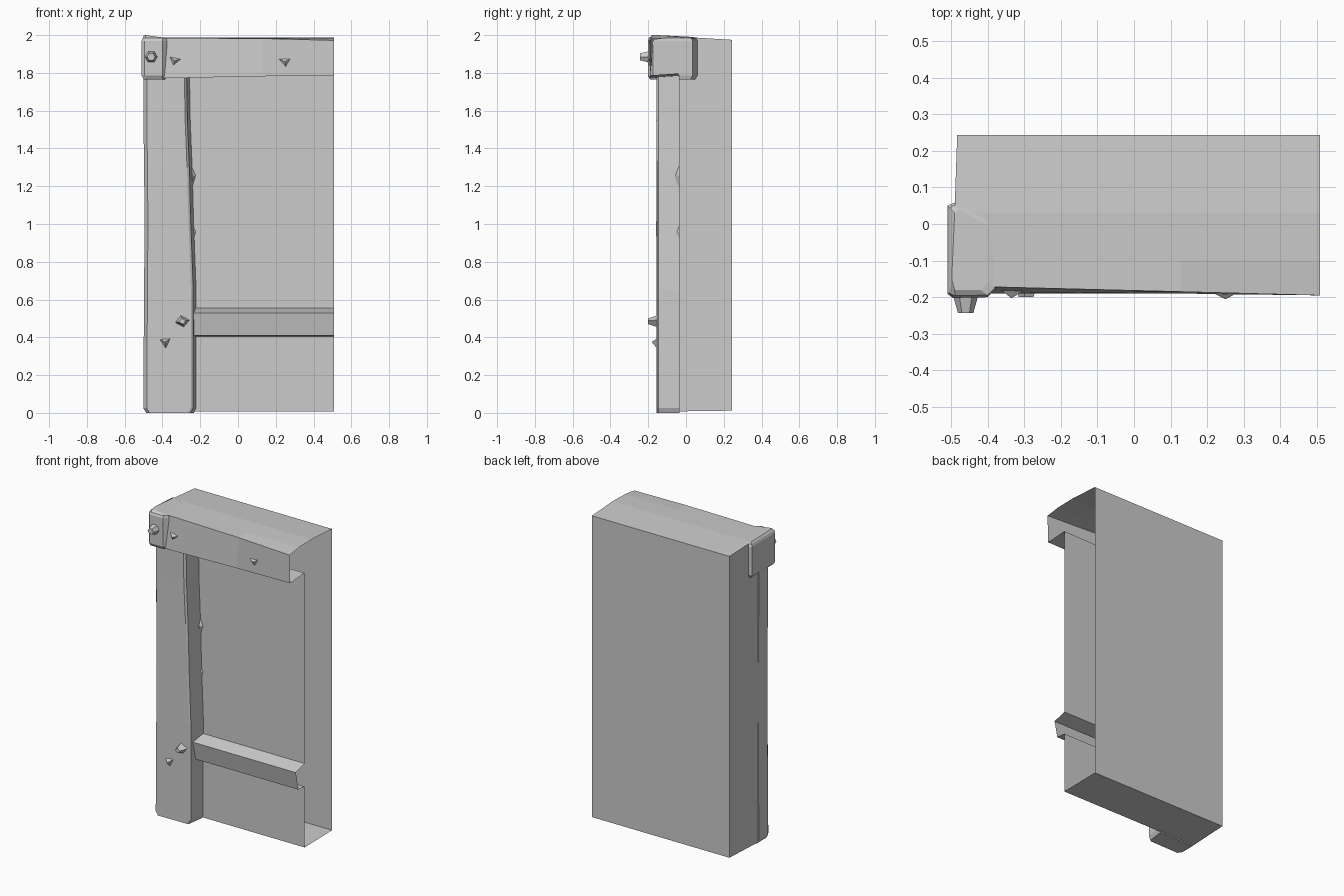
import bpy, bmesh, math, random
from mathutils import Vector

random.seed(4)
cube = bpy.data.objects.get("Cube")
if cube:
    bpy.data.objects.remove(cube, do_unlink=True)

stone = bpy.data.materials.new("grey_stone")
stone.use_nodes = True
stone.diffuse_color = (0.6, 0.6, 0.6, 1)
stone.node_tree.nodes["Principled BSDF"].inputs["Base Color"].default_value = (0.6, 0.6, 0.6, 1)


def finish(name, bm):
    bmesh.ops.recalc_face_normals(bm, faces=bm.faces)
    me = bpy.data.meshes.new(name)
    bm.to_mesh(me)
    bm.free()
    me.materials.append(stone)
    ob = bpy.data.objects.new(name, me)
    bpy.context.collection.objects.link(ob)
    return ob


def loft(name, rings, cap_start=True, cap_end=True):
    """Skin matching closed rings of points."""
    bm = bmesh.new()
    rows = [[bm.verts.new(p) for p in ring] for ring in rings]
    n = len(rows[0])
    for a, b in zip(rows, rows[1:]):
        for i in range(n):
            j = (i + 1) % n
            bm.faces.new((a[i], a[j], b[j], b[i]))
    if cap_start:
        bm.faces.new(rows[0])
    if cap_end:
        bm.faces.new(rows[-1])
    return finish(name, bm)


def chip(name, centre, base, height, sides, tip=0.0, turn=0.0, tall=1.0):
    """Rough stub pointing out of the front."""
    rings = []
    for r, y in ((base, 0), (max(tip, 0.002), -height)):
        rings.append([Vector(centre) + Vector((r * math.cos(turn + k * math.tau / sides), y,
                      r * tall * math.sin(turn + k * math.tau / sides))) for k in range(sides)])
    return loft(name, rings)


# Wall shell: hollow, open at its left end, with the sill and top beam in the profile
def wall_ring(x, front, beam_low, lip):
    profile = [(0.243, 0.012), (-0.04, 0.008), (-0.04, 0.405), (-0.105, 0.41),
               (-0.13, 0.53), (-0.04, 0.555), (-0.04, beam_low + 0.01), (-0.19, beam_low),
               (front, lip), (-0.1, 1.985), (0.03, 1.988), (0.243, 1.975)]
    shear = 0.035 if x < -0.45 else 0
    return [(x + shear * (y - 0.243), y, z) for y, z in profile]


loft("wall_shell", [wall_ring(-0.483, -0.17, 1.772, 1.985), wall_ring(-0.38, -0.172, 1.772, 1.985),
                    wall_ring(0.13, -0.185, 1.782, 1.982), wall_ring(0.508, -0.195, 1.787, 1.972)],
     cap_end=False)

# Corner post with worn edges
post_rows = [(0.0, -0.25, 0.015), (0.025, -0.238, 0.0), (0.4, -0.238, 0.002), (0.65, -0.237, 0.004),
             (1.0, -0.25, 0.006), (1.3, -0.258, 0.004), (1.55, -0.268, 0.0), (1.79, -0.272, 0.0)]
rings = []
for z, right, taper in post_rows:
    wob = random.uniform(-0.003, 0.003)
    left = -0.501 + taper
    rings.append([(left, -0.035, z), (left, -0.13, z), (left + 0.018, -0.155 + wob, z),
                  (right - 0.012, -0.155 - wob, z), (right, -0.146, z), (right + 0.016, -0.035, z)])
loft("corner_post", rings)

# Block capping the corner
rings = []
for z, inset in ((1.765, 0.012), (1.785, 0.0), (1.97, 0.0), (1.985, 0.006)):
    rings.append([(-0.51 + inset, 0.05 - inset, z), (-0.51 + inset, -0.19, z),
                  (-0.495 + inset, -0.202 + inset, z), (-0.40, -0.2 + inset, z),
                  (-0.375 - inset, -0.175, z), (-0.385, 0.035 - inset, z), (-0.485, 0.06 - inset, z)])
# the crown slopes down away from the corner
rings.append([(-0.49, 0.03, 1.99), (-0.498, -0.15, 2.0), (-0.49, -0.18, 2.0), (-0.42, -0.18, 1.99),
              (-0.4, -0.16, 1.988), (-0.405, 0.0, 1.988), (-0.48, 0.04, 1.99)])
loft("corner_cap", rings)

# Pegs and broken chips
chip("cap_peg", (-0.46, -0.19, 1.885), 0.036, 0.053, 6, 0.021)
chip("post_peg", (-0.295, -0.145, 0.485), 0.042, 0.055, 4, 0.02, 0.2, 0.8)
chip("post_chip", (-0.385, -0.15, 0.375), 0.038, 0.03, 3, 0, 0.6)
chip("beam_chip_right", (-0.335, -0.18, 1.865), 0.038, 0.022, 3, 0, 0.3, 0.8)
chip("beam_chip_left", (0.25, -0.187, 1.86), 0.042, 0.018, 3, 0, 0.6, 0.8)

# Ragged slivers along the inner edge of the post
for i, z in enumerate((0.95, 1.25)):
    chip(f"panel_sliver_{i}", (-0.24, -0.035, z), 0.02, 0.02, 3, 0, 0.1, 5)
